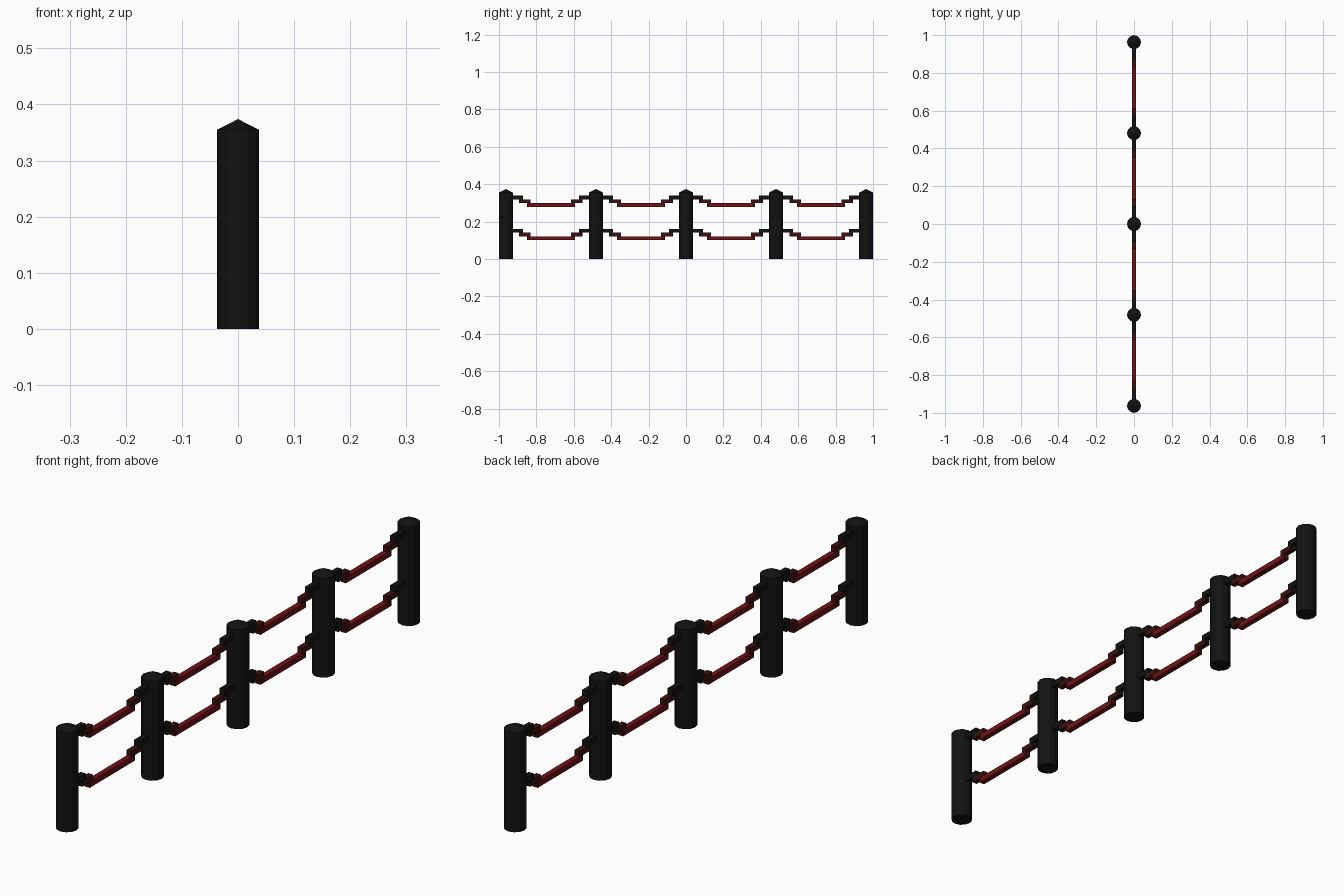
import bpy, bmesh
from math import sin, cos, pi

if "Cube" in bpy.data.objects:
    bpy.data.objects.remove(bpy.data.objects["Cube"])

def material(name, rgb):
    m = bpy.data.materials.new(name)
    m.diffuse_color = (*rgb, 1)
    m.use_nodes = True
    m.node_tree.nodes["Principled BSDF"].inputs["Base Color"].default_value = m.diffuse_color
    return m

black = material("black", (0.006, 0.006, 0.006))
dark_red = material("dark_red", (0.05, 0.005, 0.005))
red = material("red", (0.16, 0.006, 0.008))

SPACING, R, SIDES = 0.4815, 0.037, 12

def finish(bm, name, mats, location):
    bmesh.ops.recalc_face_normals(bm, faces=bm.faces)
    me = bpy.data.meshes.new(name)
    bm.to_mesh(me)
    bm.free()
    ob = bpy.data.objects.new(name, me)
    for m in mats:
        me.materials.append(m)
    ob.location = location
    bpy.context.collection.objects.link(ob)

# Round post with a shallow pointed cap
def post(y):
    bm = bmesh.new()
    ring = lambda z: [bm.verts.new((R * cos(2 * pi * i / SIDES), R * sin(2 * pi * i / SIDES), z))
                      for i in range(SIDES)]
    low, high = ring(0), ring(0.355)
    tip = bm.verts.new((0, 0, 0.374))
    bm.faces.new(low)
    for i in range(SIDES):
        j = (i + 1) % SIDES
        bm.faces.new((low[i], low[j], high[j], high[i]))
        bm.faces.new((high[i], high[j], tip))
    finish(bm, "post", [black], (0, y, 0))

# Sagging rail: square bar swept along a stepped path, with mitred corners
def rail(y, z):
    t = 0.01
    half = [(-0.215, 0.02), (-0.16, 0.02), (-0.16, 0), (-0.118, 0), (-0.118, -0.02)]
    path = half + [(-a, b) for a, b in reversed(half)]
    tint = [0, 0, 1, 1, 2, 1, 1, 0, 0]
    bm = bmesh.new()
    rings = []
    for k, (a, b) in enumerate(path):
        n = 0 if k in (0, len(path) - 1) else (t if a < 0 else -t)
        rings.append([bm.verts.new((x, a + s * n, b + s * t))
                      for x, s in ((-t, -1), (t, -1), (t, 1), (-t, 1))])
    for k, c in enumerate(tint):
        for i in range(4):
            j = (i + 1) % 4
            f = bm.faces.new((rings[k][i], rings[k][j], rings[k + 1][j], rings[k + 1][i]))
            f.material_index = c
    bm.faces.new(rings[0])
    bm.faces.new(rings[-1])
    finish(bm, "rail", [black, dark_red, red], (0, y, z))

for i in range(5):
    post((i - 2) * SPACING)
for i in range(4):
    for z in (0.309, 0.131):
        rail((i - 1.5) * SPACING, z)
